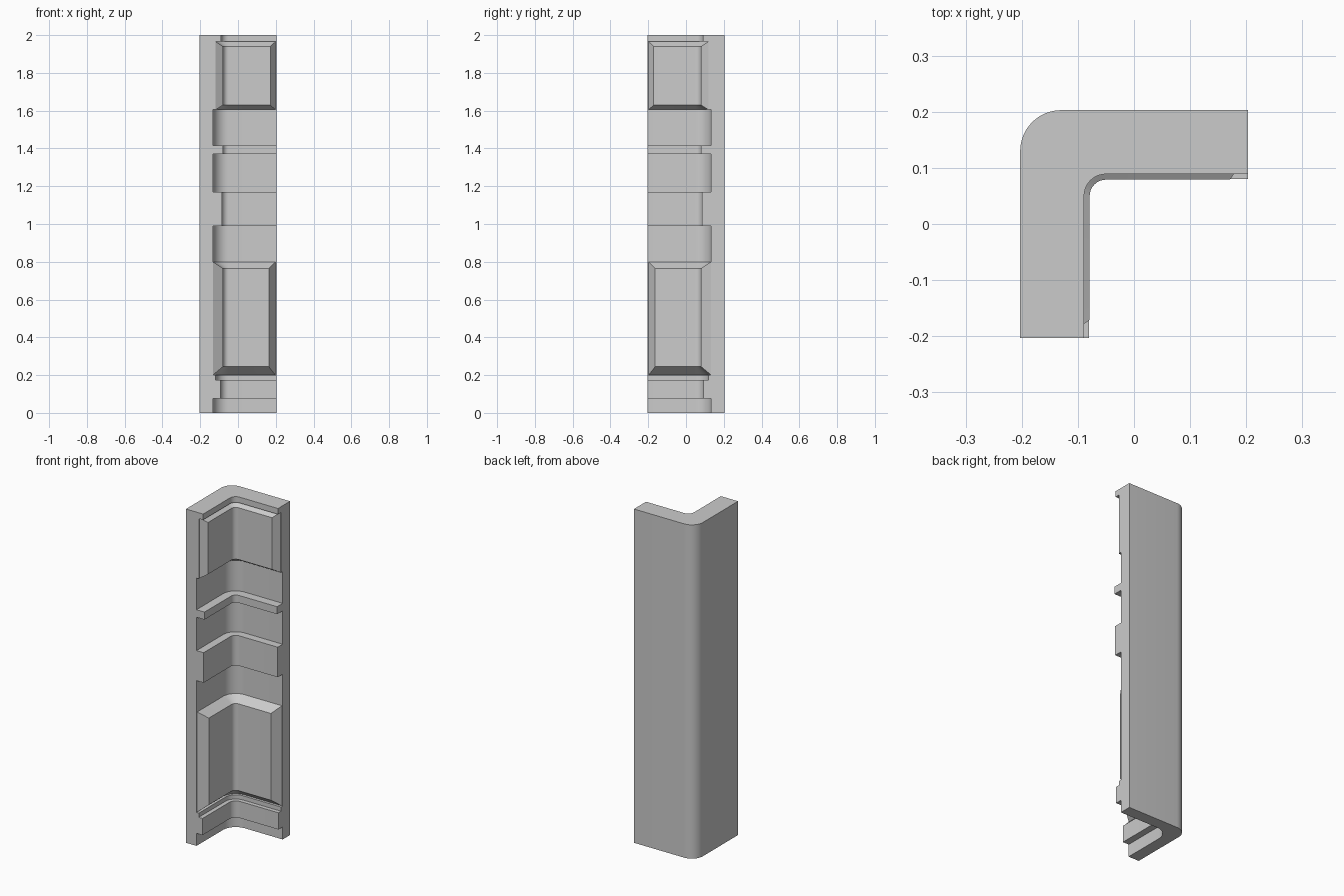
import bpy, bmesh, math

if "Cube" in bpy.data.objects:
    bpy.data.objects.remove(bpy.data.objects["Cube"])

H = 0.203          # half width of the corner piece
TOP = 2.0
SEG = 8            # facets around each rounded corner


def corner_path(depth, end=H, centre=0.05):
    """L-shaped plan line at a given depth from the outer faces."""
    r = H - depth - centre
    pts = [(-H + depth, -end)]
    for i in range(SEG + 1):
        a = math.pi - i * math.pi / 2 / SEG
        pts.append((-centre + r * math.cos(a), centre + r * math.sin(a)))
    return pts + [(end, H - depth)]


def sweep(name, rows):
    """Closed skin through rows of (z, plan points)."""
    bm = bmesh.new()
    loops = [[bm.verts.new((x, y, z)) for x, y in pts] for z, pts in rows]
    n = len(loops[0])
    for a, b in zip(loops, loops[1:] + loops[:1]):
        for i in range(n - 1):
            bm.faces.new((a[i], a[i + 1], b[i + 1], b[i]))
    bm.faces.new([l[0] for l in loops])
    bm.faces.new([l[-1] for l in reversed(loops)])
    bmesh.ops.recalc_face_normals(bm, faces=bm.faces)
    mesh = bpy.data.meshes.new(name)
    bm.to_mesh(mesh)
    bm.free()
    obj = bpy.data.objects.new(name, mesh)
    bpy.context.collection.objects.link(obj)
    bpy.ops.object.select_all(action='DESELECT')
    obj.select_set(True)
    bpy.context.view_layer.objects.active = obj
    bpy.ops.object.shade_smooth_by_angle(angle=math.radians(30))
    return obj


# Wall: stacked bands (bottom, top, thickness) give the moulded inner side
bands = [(0, 0.075, 0.07), (0.075, 0.175, 0.11), (0.175, 0.20, 0.085),
         (0.20, 0.99, 0.07), (0.99, 1.17, 0.117), (1.17, 1.37, 0.07),
         (1.37, 1.415, 0.123), (1.415, 1.605, 0.07), (1.605, 1.965, 0.085),
         (1.965, TOP, 0.114)]
rows = [(z, corner_path(t)) for z0, z1, t in bands for z in (z0, z1)]
outer = corner_path(0, H, 0.13)
sweep("corner_wall", rows + [(TOP, outer), (0, outer)])


# Raised panels with sloping borders, wrapping around the inner corner
def panel(name, z0, z1, base, low, high, side):
    end = 0.198
    back, front = corner_path(base, end), corner_path(0.124, end - side)
    sweep(name, [(z0, back), (z0 + low, front), (z1 - high, front), (z1, back)])


panel("lower_panel", 0.20, 0.80, 0.07, 0.045, 0.035, 0.035)
panel("upper_panel", 1.605, 1.965, 0.085, 0.025, 0.025, 0.027)
